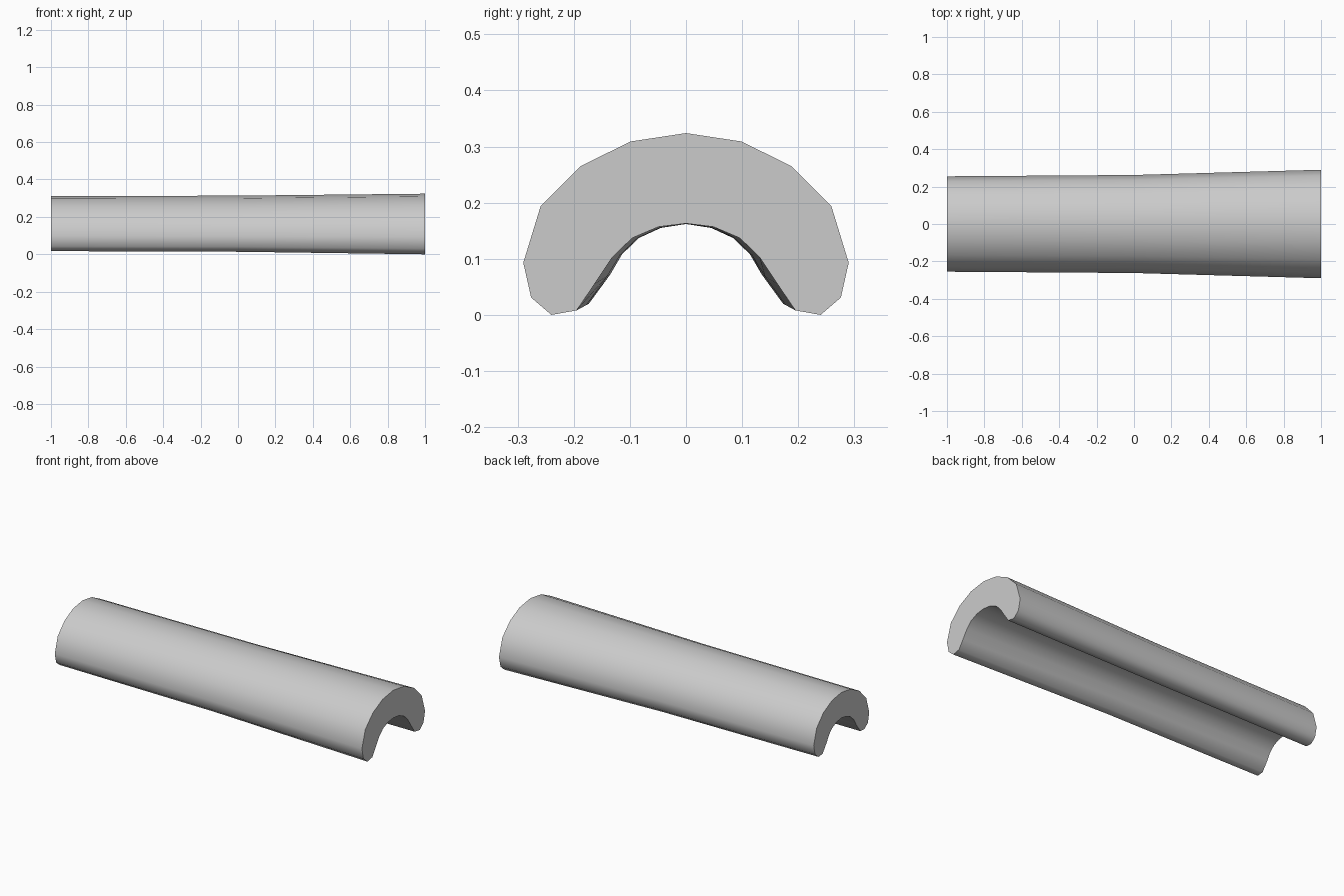
import bpy, bmesh, math

if "Cube" in bpy.data.objects:
    bpy.data.objects.remove(bpy.data.objects["Cube"])

# Half profiles (y, z) from the outer crown, round the lip, to the inner crown
big = [(0, .324), (.099, .309), (.188, .265), (.259, .194), (.29, .093), (.276, .031),
       (.24, 0), (.195, .008), (.163, .055), (.131, .103), (.096, .137), (.049, .157), (0, .163)]
small = [(0, .311), (.087, .297), (.166, .256), (.228, .19), (.255, .098), (.243, .043),
         (.212, .017), (.173, .02), (.135, .072), (.114, .108), (.084, .137), (.045, .155), (0, .162)]


def blend(t):
    return [(a + (c - a) * t, b + (d - b) * t) for (a, b), (c, d) in zip(small, big)]


def ring(bm, x, half):
    # Mirror the half profile into a closed loop
    pts = half + [(-y, z) for y, z in half[-2:0:-1]]
    return [bm.verts.new((x, y, z)) for y, z in pts]


# Flared cover tile: nearly straight to the middle, then widening
bm = bmesh.new()
rings = [ring(bm, x, blend(t)) for x, t in ((-1, 0), (0, .2), (1, 1))]
n = len(rings[0])
for a, b in zip(rings, rings[1:]):
    for i in range(n):
        j = (i + 1) % n
        bm.faces.new((a[i], a[j], b[j], b[i]))
bm.faces.new(rings[0])
bm.faces.new(rings[-1][::-1])
bmesh.ops.recalc_face_normals(bm, faces=bm.faces)
mesh = bpy.data.meshes.new("roof_tile")
bm.to_mesh(mesh)
bm.free()
tile = bpy.data.objects.new("roof_tile", mesh)
bpy.context.collection.objects.link(tile)

# Smooth sides, sharp end faces
bpy.context.view_layer.objects.active = tile
tile.select_set(True)
bpy.ops.object.shade_smooth_by_angle(angle=math.radians(60))
